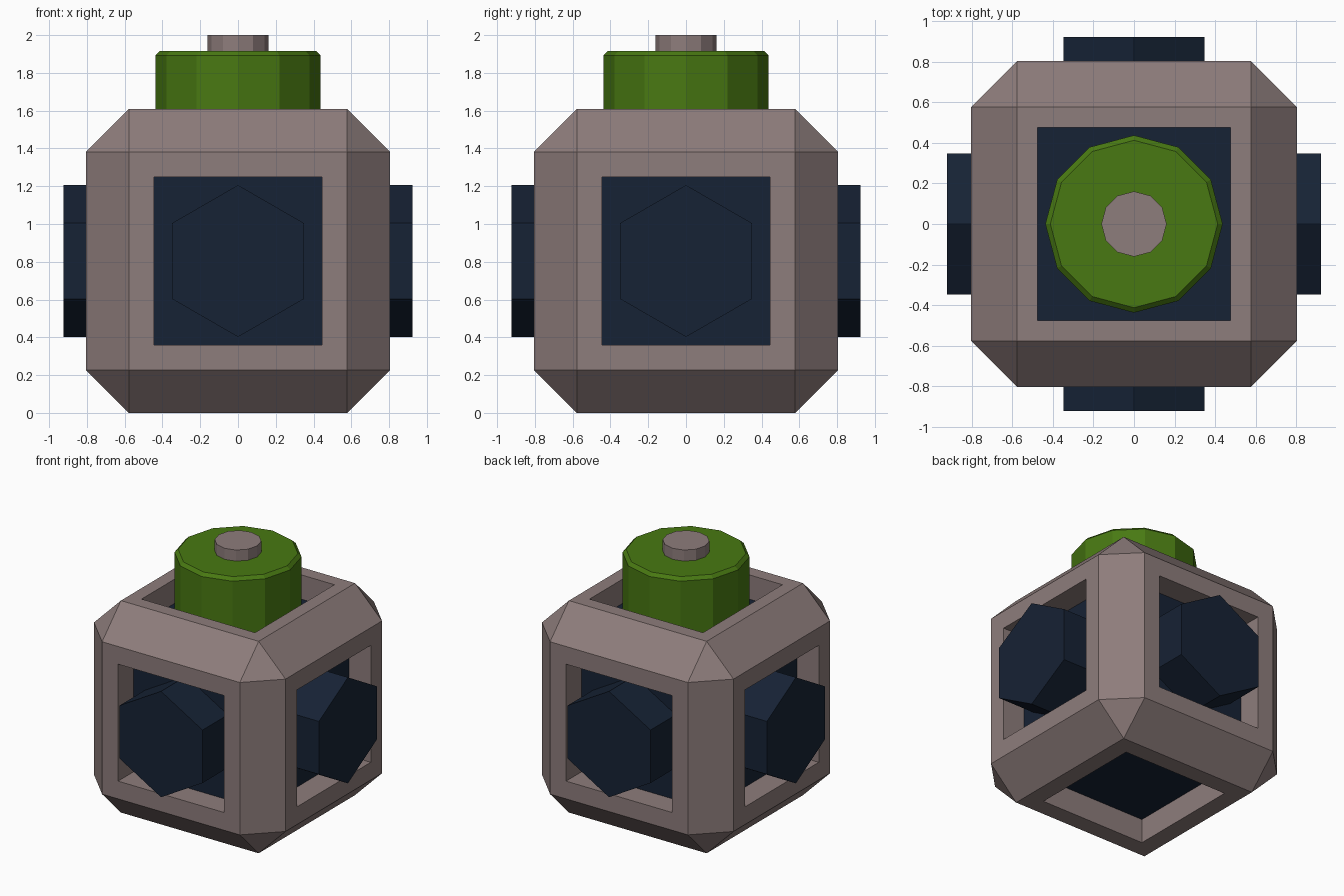
import bpy, bmesh
from math import pi
from mathutils import Matrix

if "Cube" in bpy.data.objects:
    bpy.data.objects.remove(bpy.data.objects["Cube"])

CZ = 0.804      # centre height of the cubic body
HALF = 0.804    # half width of the frame


def material(name, rgb):
    m = bpy.data.materials.new(name)
    m.diffuse_color = (*rgb, 1)
    m.use_nodes = True
    m.node_tree.nodes["Principled BSDF"].inputs["Base Color"].default_value = m.diffuse_color
    return m


STONE = material("warm_grey", (0.27, 0.205, 0.2))
NAVY = material("navy", (0.008, 0.016, 0.035))
GREEN = material("green", (0.065, 0.19, 0.006))


def finish(bm, name, mat, z=0):
    bmesh.ops.recalc_face_normals(bm, faces=bm.faces)
    me = bpy.data.meshes.new(name)
    bm.to_mesh(me)
    bm.free()
    me.materials.append(mat)
    ob = bpy.data.objects.new(name, me)
    ob.location.z = z
    bpy.context.collection.objects.link(ob)
    return ob


def prism(bm, sides, radius, z0, z1):
    # Upright prism with its first corner on the +x axis
    ring = bmesh.ops.create_circle(bm, cap_ends=True, segments=sides, radius=radius,
                                   matrix=Matrix.Rotation(pi / 2, 4, 'Z'))
    bmesh.ops.translate(bm, verts=ring["verts"], vec=(0, 0, z0))
    ext = bmesh.ops.extrude_face_region(bm, geom=bm.faces[:])
    top = [v for v in ext["geom"] if isinstance(v, bmesh.types.BMVert)]
    bmesh.ops.translate(bm, verts=top, vec=(0, 0, z1 - z0))


# Chamfered cube frame with a square window in each face
bm = bmesh.new()
bmesh.ops.create_cube(bm, size=2 * HALF)
bmesh.ops.bevel(bm, geom=bm.edges[:], offset=0.226, segments=1, affect='EDGES')
bm.normal_update()
flats = [f for f in bm.faces if max(abs(c) for c in f.normal) > 0.99]
for f in flats:
    border = 0.144 if f.normal.z > 0.9 else 0.19
    bmesh.ops.inset_individual(bm, faces=[f], thickness=border)
    inward = f.normal * -0.22
    wall = bmesh.ops.extrude_discrete_faces(bm, faces=[f])["faces"][0]
    bmesh.ops.translate(bm, verts=wall.verts[:], vec=inward)
    bmesh.ops.delete(bm, geom=[wall], context='FACES')
finish(bm, "frame", STONE, CZ)

# Dark block filling the inside of the frame
bm = bmesh.new()
bmesh.ops.create_cube(bm, size=1.24)
finish(bm, "core", NAVY, CZ)

# Hexagonal bars poking out of the four side windows
for name, turn in (("hex_bar_side", 0), ("hex_bar_front", pi / 2)):
    bm = bmesh.new()
    prism(bm, 6, 0.402, -0.923, 0.923)
    bm.transform(Matrix.Rotation(turn, 4, 'Z') @ Matrix.Rotation(pi / 2, 4, 'Y'))
    finish(bm, name, NAVY, CZ)

# Green twelve-sided cap with a bevelled top rim
bm = bmesh.new()
prism(bm, 12, 0.438, 1.40, 1.916)
rim = [e for e in bm.edges if all(v.co.z > 1.9 for v in e.verts)]
bmesh.ops.bevel(bm, geom=rim, offset=0.024, segments=1, affect='EDGES')
finish(bm, "cap", GREEN)

# Small knob on top
bm = bmesh.new()
prism(bm, 12, 0.161, 1.88, 2.0)
finish(bm, "knob", STONE)
